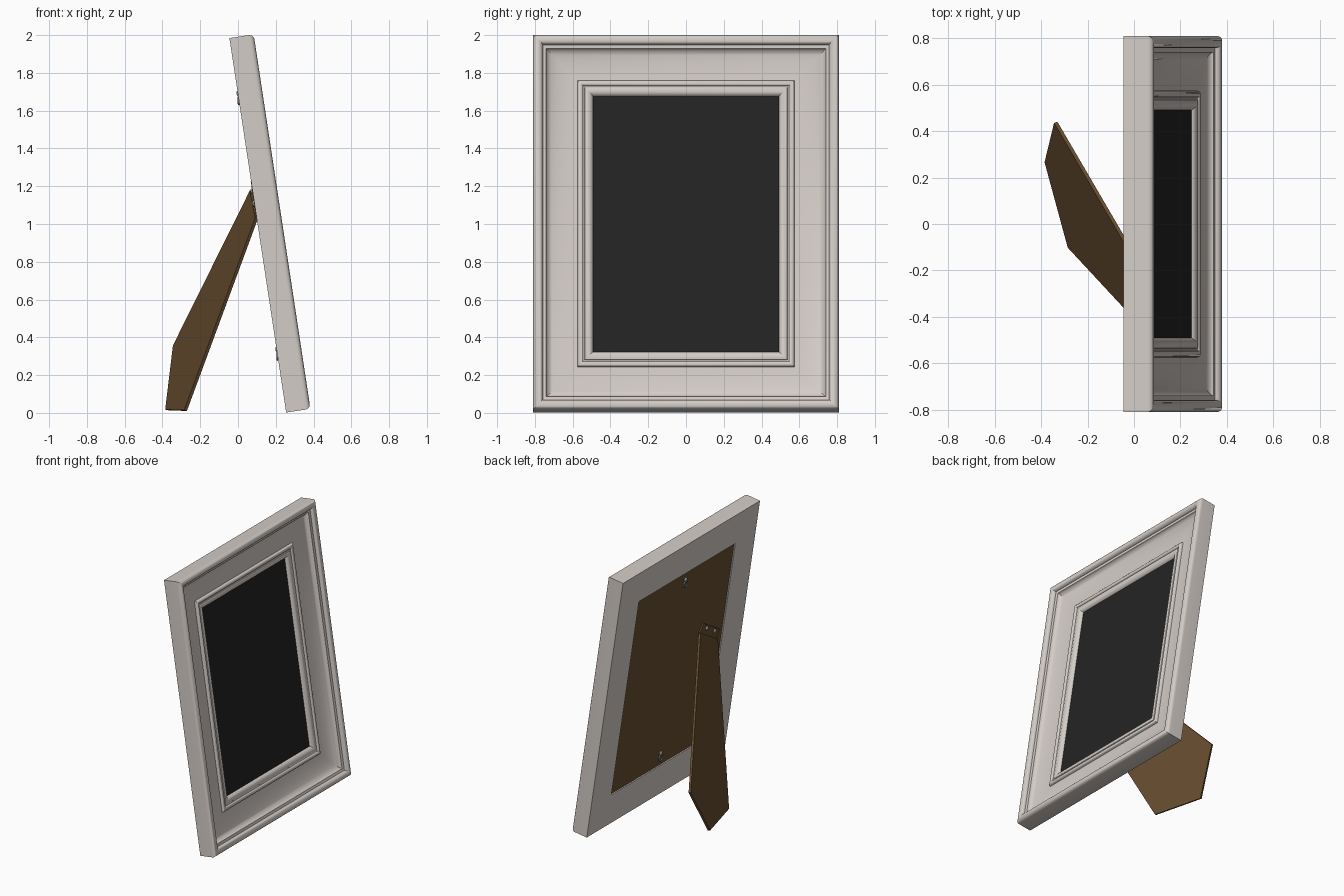
import bpy, bmesh, math
from mathutils import Matrix, Vector

cube = bpy.data.objects.get("Cube")
if cube:
    bpy.data.objects.remove(cube, do_unlink=True)

HALF_W, HEIGHT = 0.81, 2.005
# Leaning frame: local x = forward, y = sideways, z = up along the frame
LEAN = Matrix.Translation((0.255, 0, 0.002)) @ Matrix.Rotation(math.radians(-8.62), 4, 'Y')


def material(name, rgb, rough=0.6):
    m = bpy.data.materials.new(name)
    m.use_nodes = True
    m.diffuse_color = (*rgb, 1)
    bsdf = m.node_tree.nodes["Principled BSDF"]
    bsdf.inputs["Base Color"].default_value = (*rgb, 1)
    bsdf.inputs["Roughness"].default_value = rough
    return m


PAINT = material("warm white paint", (0.66, 0.61, 0.575))
BLACK = material("picture black", (0.017, 0.017, 0.017))
BROWN = material("backing brown", (0.14, 0.077, 0.029))
METAL = material("hardware grey", (0.35, 0.34, 0.33))


def make(name, bm, mat, matrix=LEAN):
    bmesh.ops.recalc_face_normals(bm, faces=bm.faces)
    me = bpy.data.meshes.new(name)
    bm.to_mesh(me)
    bm.free()
    me.materials.append(mat)
    me.shade_smooth()
    me.set_sharp_from_angle(angle=math.radians(32))
    ob = bpy.data.objects.new(name, me)
    bpy.context.collection.objects.link(ob)
    ob.matrix_world = matrix
    return ob


def box(name, mat, x0, x1, inset):
    """Upright plate inside the frame, inset from its outer edge."""
    bm = bmesh.new()
    size = (x1 - x0, 2 * (HALF_W - inset), HEIGHT - 2 * inset, 1)
    bmesh.ops.create_cube(bm, size=1, matrix=Matrix.Translation(
        ((x0 + x1) / 2, 0, HEIGHT / 2)) @ Matrix.Diagonal(size))
    return make(name, bm, mat)


def ball(name, x, y, z, r, flat=0.6):
    bm = bmesh.new()
    bmesh.ops.create_uvsphere(bm, u_segments=16, v_segments=10, radius=r,
        matrix=Matrix.Translation((x, y, z)) @ Matrix.Diagonal((flat, 1, 1, 1)))
    return make(name, bm, METAL)


# Moulding: profile of (distance in from outer edge, depth forward), mitred at four corners
lip = [(0.026 - 0.026 * math.cos(math.radians(a)), 0.104 + 0.026 * math.sin(math.radians(a)))
       for a in range(0, 181, 15)]
cove = [(0.235 - 0.165 * math.cos(math.radians(a)), 0.1 - 0.048 * math.sin(math.radians(a)))
        for a in range(0, 91, 9)]
bead = [(0.251 - 0.014 * math.cos(math.radians(a)), 0.058 + 0.012 * math.sin(math.radians(a)))
        for a in range(0, 181, 20)]
inner = [(0.272, 0.056), (0.275, 0.061), (0.284, 0.064), (0.296, 0.062), (0.307, 0.056),
         (0.315, 0.048), (0.318, 0.04), (0.318, 0.03), (0.24, 0.03), (0.24, 0)]
profile = [(0, 0)] + lip + cove + bead + inner

bm = bmesh.new()
loops = []
for sy, top in ((-1, 0), (1, 0), (1, 1), (-1, 1)):
    loops.append([bm.verts.new((w, sy * (HALF_W - d), HEIGHT - d if top else d))
                  for d, w in profile])
n = len(profile)
for c in range(4):
    a, b = loops[c], loops[(c + 1) % 4]
    for i in range(n):
        j = (i + 1) % n
        bm.faces.new((a[i], a[j], b[j], b[i]))
make("frame_moulding", bm, PAINT)

# Picture and backing board
box("picture", BLACK, 0.031, 0.04, 0.31)
box("backing_board", BROWN, 0.008, 0.029, 0.241)

# Easel leg: flat five-sided plate swung out from a slanted hinge
leg_points = [(0.07, -0.26, 1.175), (0.098, -0.505, 1.03), (-0.278, -0.1, 0.012),
              (-0.378, 0.268, 0.016), (-0.337, 0.438, 0.355)]
bm = bmesh.new()
pts = [Vector(p) for p in leg_points]
normal = (pts[3] - pts[2]).cross(pts[4] - pts[2]).normalized()
back = [bm.verts.new(p + normal * 0.008) for p in pts]
front = [bm.verts.new(p - normal * 0.008) for p in pts]
bm.faces.new(back)
bm.faces.new(front[::-1])
for i in range(5):
    j = (i + 1) % 5
    bm.faces.new((back[i], front[i], front[j], back[j]))
make("easel_leg", bm, BROWN, Matrix.Identity(4))

# Hinge tab and its rivets, parallel to the top edge of the leg
to_frame = LEAN.inverted()
h0, h1 = to_frame @ pts[0], to_frame @ pts[1]
mid, along = (h0 + h1) / 2, (h1 - h0)
slant = Matrix.Rotation(math.atan2(along.z, along.y), 4, 'X')
across = slant @ Vector((0, 0, -1))
bm = bmesh.new()
bmesh.ops.create_cube(bm, size=1, matrix=Matrix.Translation((0.003, *(mid + across * 0.035).yz))
                      @ slant @ Matrix.Diagonal((0.01, along.length * 0.9, 0.07, 1)))
make("hinge_tab", bm, BROWN)
for k, t in enumerate((-0.22, 0.22)):
    p = mid + along * t + across * 0.045
    ball(f"hinge_rivet_{k + 1}", -0.003, p.y, p.z, 0.016)

# Hanging rings with screws, top and bottom
for name, z in (("top", 1.68), ("bottom", 0.31)):
    ball(f"{name}_hanger_screw", 0.003, 0, z + 0.028, 0.016)
    bpy.ops.mesh.primitive_torus_add(major_radius=0.02, minor_radius=0.005,
                                     major_segments=24, minor_segments=8)
    ring = bpy.context.object
    ring.name = f"{name}_hanger_ring"
    ring.data.materials.append(METAL)
    ring.data.shade_smooth()
    ring.matrix_world = (LEAN @ Matrix.Translation((-0.001, 0, z - 0.008))
                         @ Matrix.Rotation(math.radians(98), 4, 'Y'))
